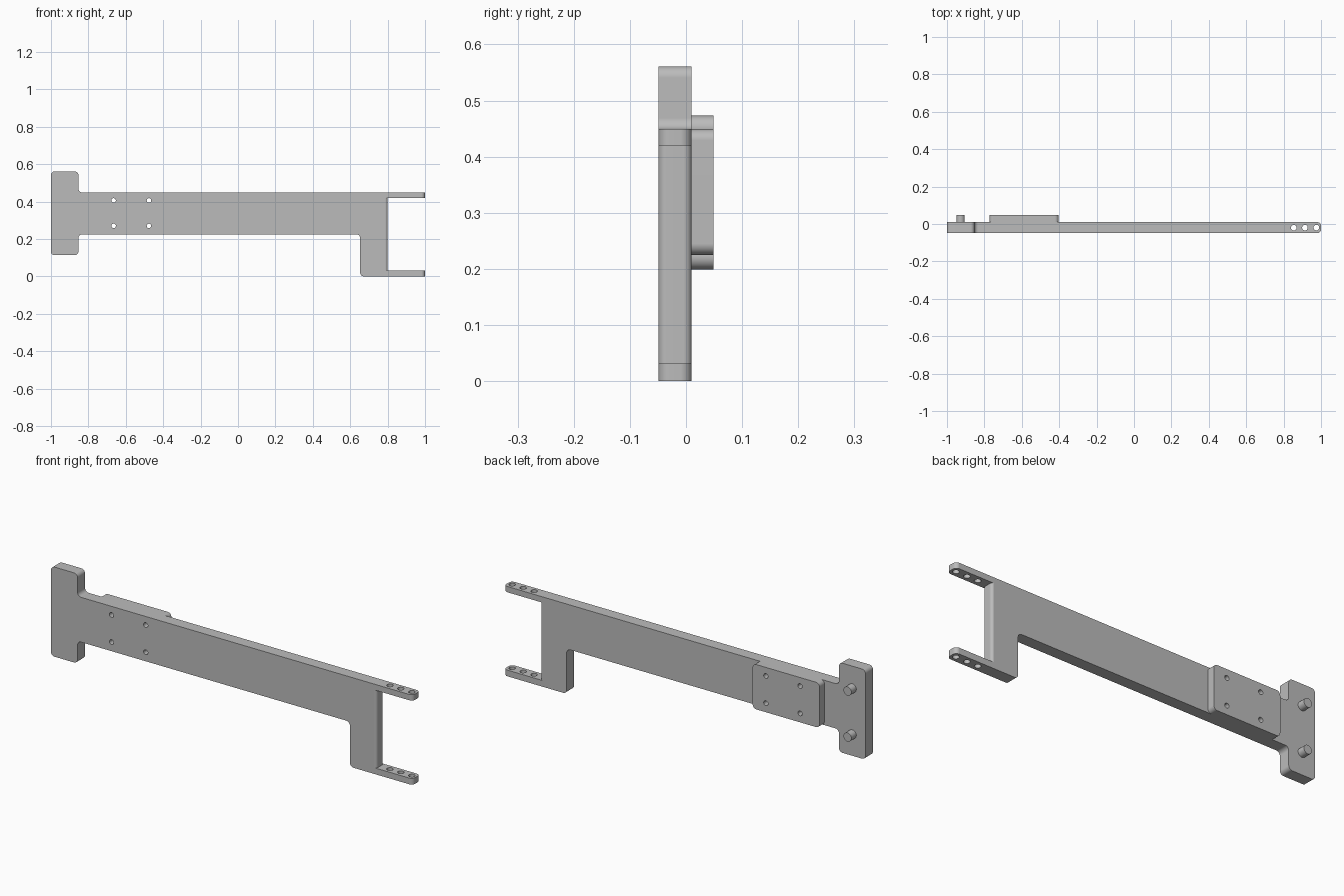
import bpy, bmesh, math
from mathutils import Vector

cube = bpy.data.objects.get("Cube")
if cube:
    bpy.data.objects.remove(cube, do_unlink=True)

# one plain grey for every part
grey = bpy.data.materials.new("plain_grey")
grey.use_nodes = True
colour = (0.5, 0.5, 0.5, 1)
grey.diffuse_color = colour
grey.node_tree.nodes["Principled BSDF"].inputs["Base Color"].default_value = colour

FRONT, BACK, REAR = -0.049, 0.01, 0.049   # slab front, slab back, plate back
TOP, BAR_LOW, SEG = 0.449, 0.225, 8


def rounded(points):
    """Outline of (u, v, radius) corners with each right angle filleted."""
    out = []
    for i, (u, v, r) in enumerate(points):
        p = Vector((u, v))
        if not r:
            out.append(p)
            continue
        a = (Vector(points[i - 1][:2]) - p).normalized()
        b = (Vector(points[(i + 1) % len(points)][:2]) - p).normalized()
        centre = p + (a + b) * r
        for k in range(SEG + 1):
            t = math.pi / 2 * k / SEG
            out.append(centre - b * r * math.cos(t) - a * r * math.sin(t))
    return out


def circle(u, v, r, n=32):
    return [(u + r * math.cos(math.tau * k / n), v + r * math.sin(math.tau * k / n))
            for k in range(n)]


def prism(name, outline, low, high, axis="Y", tip_radius=0):
    """Extrude an outline along Y (outline in xz) or Z (outline in xy)."""
    bm = bmesh.new()
    place = (lambda u, v, w: (u, w, v)) if axis == "Y" else (lambda u, v, w: (u, v, w))
    rings = [[bm.verts.new(place(u, v, w)) for u, v in outline] for w in (low, high)]
    n = len(outline)
    for ring in rings:
        bm.faces.new(ring)
    for i in range(n):
        j = (i + 1) % n
        bm.faces.new((rings[0][i], rings[0][j], rings[1][j], rings[1][i]))
    bmesh.ops.recalc_face_normals(bm, faces=bm.faces[:])
    if tip_radius:
        # round the upright edges at the far right end
        edges = [e for e in bm.edges if all(v.co.x > 0.999 for v in e.verts)
                 and abs(e.verts[0].co.y - e.verts[1].co.y) < 0.001]
        bmesh.ops.bevel(bm, geom=edges, offset=tip_radius, segments=SEG,
                        profile=0.5, affect="EDGES")
    mesh = bpy.data.meshes.new(name)
    bm.to_mesh(mesh)
    bm.free()
    obj = bpy.data.objects.new(name, mesh)
    bpy.context.collection.objects.link(obj)
    mesh.materials.append(grey)
    return obj


def activate(obj):
    bpy.ops.object.select_all(action="DESELECT")
    obj.select_set(True)
    bpy.context.view_layer.objects.active = obj


def cut(obj, cutters):
    activate(obj)
    for cutter in cutters:
        cutter.hide_render = True
        mod = obj.modifiers.new("cut", "BOOLEAN")
        mod.operation, mod.solver, mod.object = "DIFFERENCE", "EXACT", cutter
        bpy.ops.object.modifier_apply(modifier=mod.name)


def finish(obj):
    activate(obj)
    bpy.ops.object.shade_smooth_by_angle(angle=math.radians(30))
    mod = obj.modifiers.new("even_shading", "WEIGHTED_NORMAL")
    mod.keep_sharp = True


# arm: T-shaped head, long bar and foot in one slab
R = 0.02
NECK, FOOT = -0.853, 0.653
arm = prism("arm", rounded([
    (-1, 0.113, R), (NECK, 0.113, R), (NECK, BAR_LOW, R), (FOOT, BAR_LOW, R),
    (FOOT, 0, R), (1, 0, 0), (1, TOP, 0), (NECK, TOP, R),
    (NECK, 0.561, R), (-1, 0.561, R)]), FRONT, BACK, tip_radius=0.02)

# window between the two prongs, leaving a rounded inner upright
r, wall = 0.015, 0.8
arc = []
for start, y in ((-90, FRONT + r - 0.0003), (0, BACK - r + 0.0003)):
    for k in range(SEG + 1):
        t = math.radians(start + 90 * k / SEG)
        arc.append((wall - r + r * math.cos(t), y + r * math.sin(t)))
window = prism("window_cutter",
               [(1.1, -0.1), (wall - r, -0.1)] + arc + [(wall - r, 0.1), (1.1, 0.1)],
               0.031, 0.42, "Z")

# bolt holes through bar and plate, pin holes through prongs
bolts = [prism("bolt_hole_cutter", circle(x, z, 0.012), -0.1, 0.1)
         for x in (-0.665, -0.476) for z in (0.27, 0.406)]
holes = [prism("prong_hole_cutter", circle(x, (FRONT + BACK) / 2, 0.015), -0.1, 0.6, "Z")
         for x in (0.854, 0.914, 0.975)]

# backing plate
plate = prism("backing_plate", rounded([
    (-0.773, BAR_LOW, R), (-0.403, BAR_LOW, R), (-0.403, TOP, R), (-0.773, TOP, R)]),
    BACK, REAR)

cut(arm, [window] + bolts + holes)
cut(plate, bolts)
for cutter in [window] + bolts + holes:
    bpy.data.objects.remove(cutter, do_unlink=True)

# locating pins on the back of the head
pins = [prism(name, circle(-0.927, z, 0.022), BACK - 0.005, REAR)
        for name, z in (("upper_pin", 0.451), ("lower_pin", 0.221))]

for part in [arm, plate] + pins:
    finish(part)
